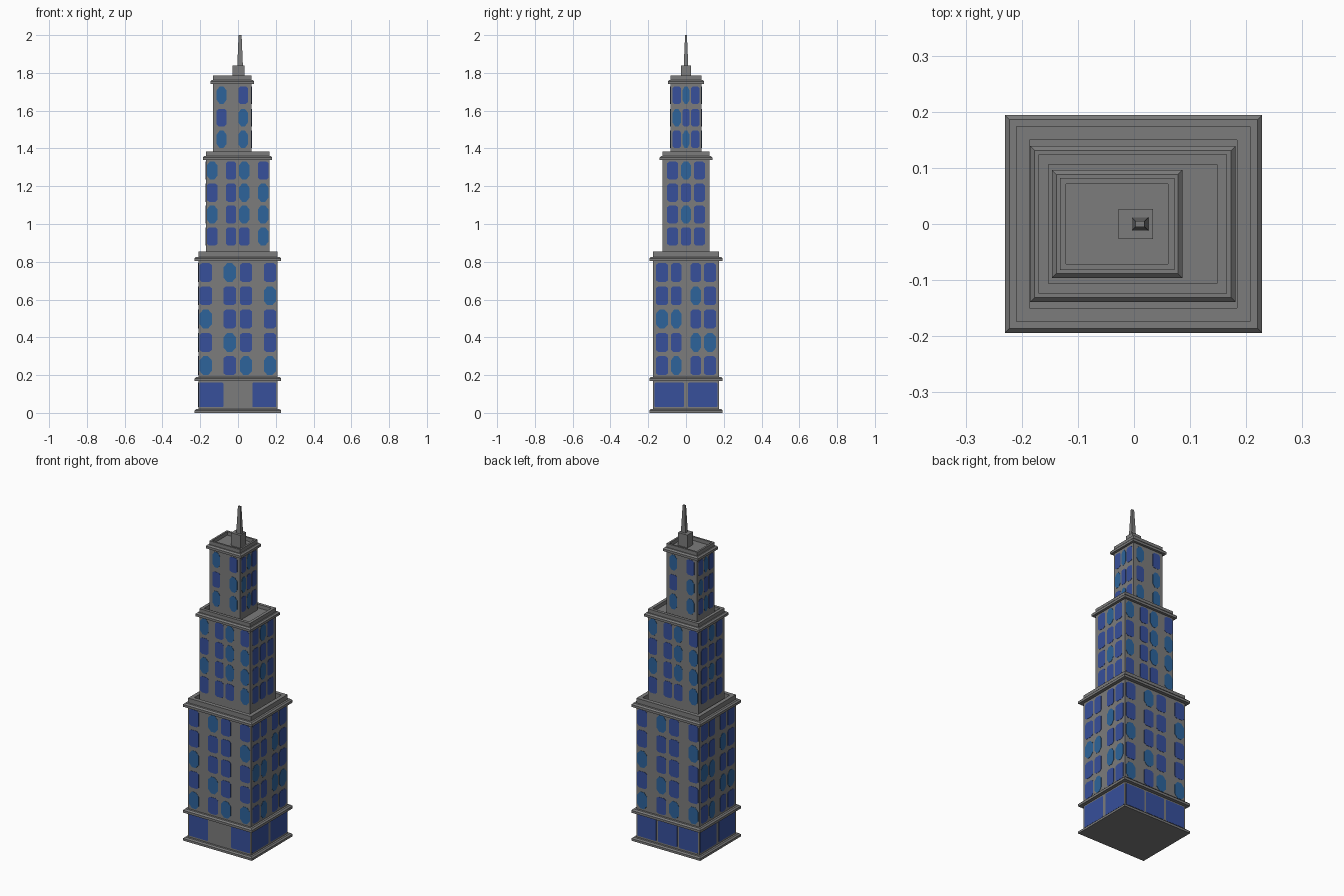
import bpy
import math
from mathutils import Vector, Matrix

if "Cube" in bpy.data.objects:
    bpy.data.objects.remove(bpy.data.objects["Cube"])


def mat(name, rgb):
    m = bpy.data.materials.new(name)
    m.diffuse_color = (*rgb, 1)
    m.use_nodes = True
    m.node_tree.nodes["Principled BSDF"].inputs["Base Color"].default_value = m.diffuse_color
    return m


STONE = mat("grey_stone", (0.2, 0.2, 0.2))
DARK = mat("deep_blue_glass", (0.038, 0.08, 0.33))
LIGHT = mat("light_blue_glass", (0.026, 0.127, 0.33))


def make(name, verts, faces, mats, idx=None):
    me = bpy.data.meshes.new(name)
    me.from_pydata(verts, [], faces)
    for m in mats:
        me.materials.append(m)
    if idx:
        me.polygons.foreach_set("material_index", idx)
    ob = bpy.data.objects.new(name, me)
    bpy.context.collection.objects.link(ob)
    return ob


def loft(name, cx, hx, hy, profile):
    """Stack of rectangles: profile is (outward offset, z), capped at both ends."""
    verts, faces = [], []
    for off, z in profile:
        for sx, sy in ((-1, -1), (1, -1), (1, 1), (-1, 1)):
            verts.append((cx + sx * (hx + off), sy * (hy + off), z))
    for r in range(len(profile) - 1):
        for i in range(4):
            j = (i + 1) % 4
            faces.append((r * 4 + i, r * 4 + j, r * 4 + 4 + j, r * 4 + 4 + i))
    n = len(verts)
    faces += [(3, 2, 1, 0), (n - 4, n - 3, n - 2, n - 1)]
    return make(name, verts, faces, [STONE])


def ledge(name, cx, hx, hy, out, z):
    loft(name, cx, hx, hy, [(-0.005, z), (out, z), (out, z + 0.014),
                            (out - 0.008, z + 0.022), (-0.005, z + 0.022)])


def windows(name, cx, hx, hy, side, panes):
    """Chamfered plates on one side; each pane is (u, z, width, height, kind)."""
    depth = hy if side % 2 == 0 else hx
    turn = Matrix.Rotation(side * math.pi / 2, 3, 'Z')
    verts, faces, idx = [], [], []
    for u, z, w, h, kind in panes:
        # light panes are rounder, ground panes are square
        a, b = {"L": (0.3, 0.22), "D": (0.2, 0.1), "G": (0.03, 0.03)}[kind]
        x, y, dx, dy = w / 2, h / 2, w * a, h * b
        ring = [(-x + dx, -y), (x - dx, -y), (x, -y + dy), (x, y - dy),
                (x - dx, y), (-x + dx, y), (-x, y - dy), (-x, -y + dy)]
        s = len(verts)
        for d in (0.0015, -0.003):
            for px, pz in ring:
                p = turn @ Vector((u + px, -depth - d, 0))
                verts.append((p.x + cx, p.y, z + pz))
        faces.append(tuple(range(s, s + 8)))
        faces += [(s + (i + 1) % 8, s + i, s + 8 + i, s + 8 + (i + 1) % 8) for i in range(8)]
        idx += [1 if kind == "L" else 0] * 9
    make(name, verts, faces, [DARK, LIGHT], idx)


# Each tier: centre, half sizes, bottom, ledge bottom, top, ledge reach, parapet
# thickness, then window rows and columns for the wide and narrow sides
TIERS = [
    dict(n="lower", cx=-0.001, hx=0.209, hy=0.174, z0=0.0, zl=0.804, zt=0.854, out=0.02, wall=0.024,
         rows=[0.743, 0.62, 0.497, 0.373, 0.25], h=0.1,
         wide=[(-0.17, 0.065), (-0.043, 0.065), (0.043, 0.065), (0.17, 0.065)],
         narrow=[(-0.127, 0.065), (-0.052, 0.055), (0.052, 0.055), (0.127, 0.065)],
         pw=["DLDD", "DDDL", "LDDD", "DLDD", "LDLL"],
         pn=["DDDD", "DDLD", "LLDD", "DDLL", "DLDD"]),
    dict(n="middle", cx=-0.002, hx=0.168, hy=0.124, z0=0.82, zl=1.339, zt=1.383, out=0.015, wall=0.018,
         rows=[1.283, 1.166, 1.05, 0.934], h=0.097,
         wide=[(-0.135, 0.056), (-0.035, 0.055), (0.035, 0.055), (0.135, 0.056)],
         narrow=[(-0.071, 0.057), (0, 0.053), (0.071, 0.057)],
         pw=["LDLD", "DDLL", "LDLL", "DDDL"],
         pn=["DLD", "DDD", "DLD", "DDD"]),
    dict(n="upper", cx=-0.03, hx=0.102, hy=0.082, z0=1.35, zl=1.741, zt=1.785, out=0.014, wall=0.011,
         rows=[1.682, 1.563, 1.448], h=0.092,
         wide=[(-0.057, 0.051), (0.057, 0.051)],
         narrow=[(-0.049, 0.044), (0, 0.036), (0.049, 0.044)],
         pw=["LD", "DL", "LL"], pn=["DLD", "LDD", "DLD"]),
]

SIDES = ["front", "right", "back", "left"]
for t in TIERS:
    cx, hx, hy = t["cx"], t["hx"], t["hy"]
    # shaft with parapet and sunken roof
    loft(t["n"] + "_tower", cx, hx, hy, [(0, t["z0"]), (0, t["zt"]), (-t["wall"], t["zt"]),
                                         (-t["wall"], t["zt"] - 0.035)])
    ledge(t["n"] + "_cornice", cx, hx, hy, t["out"], t["zl"])
    for s, side in enumerate(SIDES):
        cols, pat = (t["wide"], t["pw"]) if s % 2 == 0 else (t["narrow"], t["pn"])
        windows(f"{t['n']}_{side}_windows", cx, hx, hy, s,
                [(u, z, w, t["h"], k) for z, row in zip(t["rows"], pat)
                 for (u, w), k in zip(cols, row)])

# Ground floor: ledges and shop windows, with a plain entrance bay in front
cx, hx, hy = (TIERS[0][k] for k in ("cx", "hx", "hy"))
loft("ground_plinth", cx, hx, hy, [(0.02, 0), (0.02, 0.013), (0.012, 0.02), (-0.005, 0.02)])
ledge("ground_floor_band", cx, hx, hy, 0.02, 0.168)
BAYS = [[-0.14, 0.14], [-0.088, 0.088], [-0.139, 0, 0.139], [-0.088, 0.088]]
for s, side in enumerate(SIDES):
    w = 0.126 if s % 2 == 0 else 0.155
    windows(f"ground_{side}_windows", cx, hx, hy, s, [(u, 0.095, w, 0.13, "G") for u in BAYS[s]])

# Rooftop box and tapered mast
loft("roof_box", 0.003, 0.031, 0.027, [(0, 1.745), (0, 1.84)])
loft("mast", 0.011, 0.015, 0.012, [(0, 1.835), (-0.007, 2.0)])
